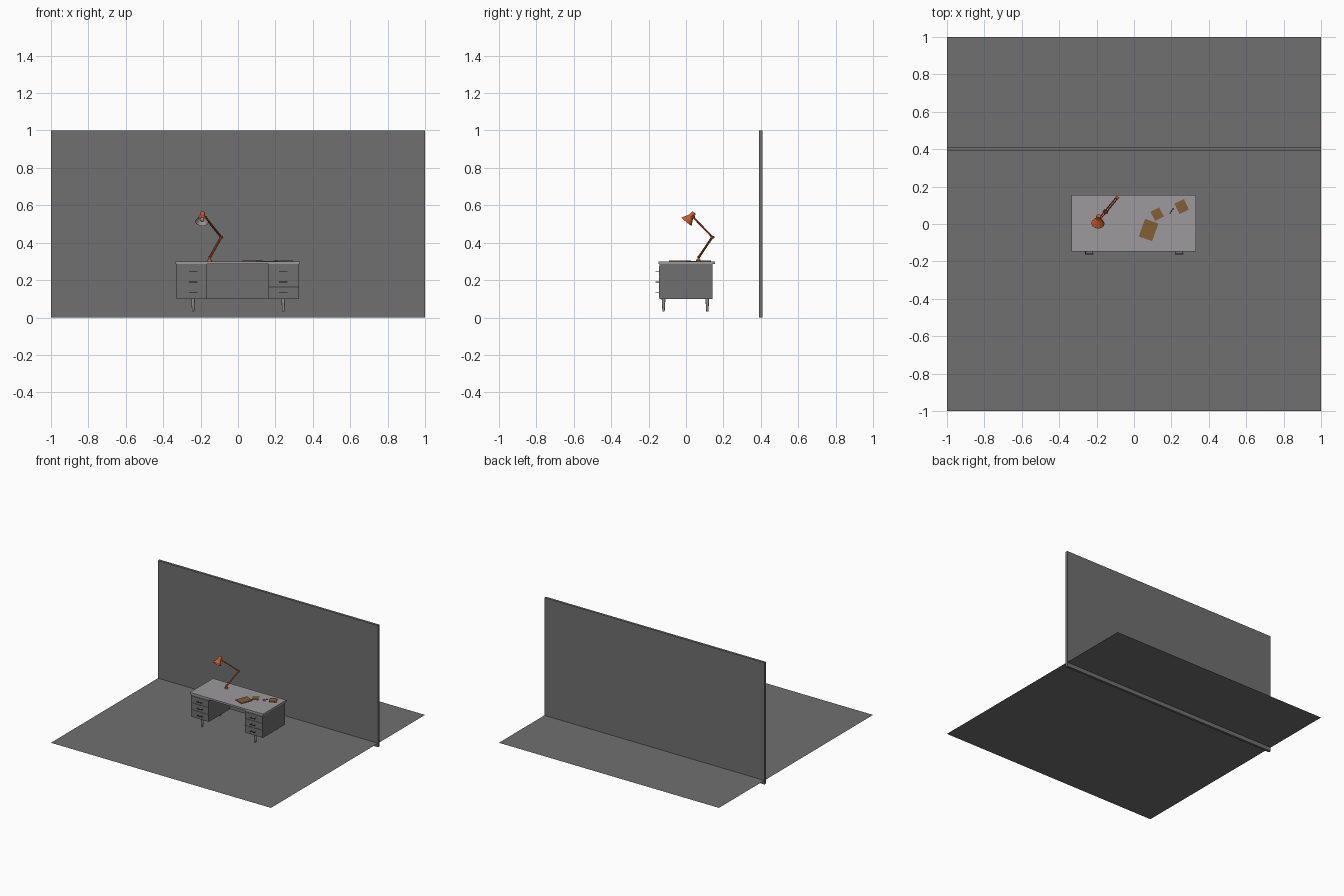
import bpy, math
from mathutils import Vector

cube = bpy.data.objects.get("Cube")
if cube:
    bpy.data.objects.remove(cube, do_unlink=True)


def material(name, rgb):
    m = bpy.data.materials.new(name)
    m.use_nodes = True
    col = (*rgb, 1)
    m.diffuse_color = col
    m.node_tree.nodes["Principled BSDF"].inputs["Base Color"].default_value = col
    return m


GREY = material("mid grey", (0.16, 0.16, 0.16))
LIGHT = material("pale grey", (0.34, 0.32, 0.34))
DARK = material("dark grey", (0.05, 0.05, 0.05))
METAL = material("metal grey", (0.3, 0.29, 0.27))
BROWN = material("card brown", (0.23, 0.11, 0.035))
ORANGE = material("lamp orange", (0.6, 0.11, 0.025))


def box(name, x, y, z, mat, turn=0):
    """Box from (min, max) ranges, turned about its own vertical axis."""
    ranges = (x, y, z)
    bpy.ops.mesh.primitive_cube_add(size=1, location=[(a + b) / 2 for a, b in ranges])
    o = bpy.context.object
    o.name = name
    o.scale = [b - a for a, b in ranges]
    o.rotation_euler.z = math.radians(turn)
    o.data.materials.append(mat)
    return o


def rod(name, a, b, r1, r2, mat, sides=12, fill="NGON"):
    """Tapered cylinder from point a (radius r1) to point b (radius r2)."""
    a, b = Vector(a), Vector(b)
    bpy.ops.mesh.primitive_cone_add(vertices=sides, radius1=r1, radius2=r2,
                                    depth=(b - a).length, end_fill_type=fill,
                                    location=(a + b) / 2)
    o = bpy.context.object
    o.name = name
    o.rotation_mode = "QUATERNION"
    o.rotation_quaternion = (b - a).to_track_quat("Z", "Y")
    o.data.materials.append(mat)
    bpy.ops.object.shade_smooth_by_angle(angle=math.radians(40))
    return o


# Room
FLOOR = 0.033
bpy.ops.mesh.primitive_plane_add(size=2, location=(0, 0, FLOOR))
bpy.context.object.name = "floor"
bpy.context.object.data.materials.append(GREY)
box("wall", (-1, 1), (0.39, 0.41), (0, 1), GREY)

# Desk carcass
FRONT, BACK, LOW, HIGH = -0.141, 0.143, 0.1, 0.285
box("desk_top", (-0.335, 0.331), (-0.147, 0.155), (HIGH, 0.299), LIGHT)
box("modesty_panel", (-0.17, 0.17), (0.133, BACK), (LOW, HIGH), GREY)

for side, x0, x1 in (("right", -0.328, -0.166), ("left", 0.162, 0.326)):
    box(side + "_pedestal", (x0, x1), (FRONT, BACK), (LOW, HIGH), GREY)
    mid = -0.24 if side == "right" else 0.242
    # Drawers with bar handles on two posts
    for i, z in enumerate((0.133, 0.19, 0.245)):
        box(f"{side}_drawer_{i}", (x0 + 0.001, x1 - 0.001), (FRONT - 0.003, FRONT),
            (z - 0.026, z + 0.027), GREY)
        box(f"{side}_handle_{i}", (mid - 0.023, mid + 0.023), (-0.162, -0.158),
            (z - 0.002, z + 0.002), DARK)
        for s in (-1, 1):
            rod(f"{side}_handle_post_{i}", (mid + s * 0.019, FRONT, z),
                (mid + s * 0.019, -0.16, z), 0.0018, 0.0018, DARK, 8)
    # Tapered legs
    for place, y in (("front", -0.12), ("back", 0.114)):
        rod(f"{side}_{place}_leg", (mid, y, FLOOR), (mid, y, LOW), 0.006, 0.01, METAL)
box("drawer_gap", (0.162, 0.326), (FRONT - 0.0035, FRONT), (0.161, 0.165), DARK)

# Things lying on the desk
TOP = 0.299
box("notebook", (0.04, 0.116), (-0.082, 0.018), (TOP, TOP + 0.006), BROWN, -20)
box("small_card", (0.098, 0.15), (0.025, 0.08), (TOP, TOP + 0.004), BROWN, 28)
box("paper_sheet", (0.14, 0.2), (0.035, 0.095), (TOP, TOP + 0.002), LIGHT, 28)
box("far_card", (0.227, 0.283), (0.062, 0.124), (TOP, TOP + 0.005), BROWN, 25)
rod("pen", (0.19, 0.055, TOP + 0.003), (0.212, 0.085, TOP + 0.003), 0.002, 0.002, DARK, 8)

# Lamp stand: both arms are pairs of thin rods in one slanting plane
foot = Vector((-0.152, 0.066, TOP))
knee = Vector((-0.09, 0.141, 0.43))
neck = Vector((-0.176, 0.038, 0.537))
across = Vector((0.103, -0.086, 0)).normalized()
rod("lamp_base", foot, foot + Vector((0, 0, 0.012)), 0.013, 0.011, ORANGE, 20)
rod("lamp_post", foot, foot + Vector((0, 0, 0.03)), 0.006, 0.005, ORANGE)
for s in (-1, 1):
    off = across * 0.005 * s
    rod("lower_arm", foot + off + Vector((0, 0, 0.02)), knee + off, 0.0035, 0.0035, ORANGE, 8)
    rod("upper_arm", knee + off, neck + off, 0.003, 0.003, ORANGE, 8)
for name, p in (("knee_joint", knee), ("neck_joint", neck)):
    rod(name, p - across * 0.009, p + across * 0.009, 0.007, 0.007, ORANGE)

# Lamp head: cap, flared shade with a pale lining, and a bulb
rim = Vector((-0.193, 0.003, 0.512))
crown = Vector((-0.19, 0.033, 0.548))
axis = (crown - rim).normalized()
rod("lamp_cap", crown - axis * 0.012, crown + axis * 0.016, 0.014, 0.012, ORANGE, 20)
rod("lamp_shade", rim, crown - axis * 0.008, 0.035, 0.014, ORANGE, 24, "NOTHING")
rod("shade_lining", rim, crown - axis * 0.01, 0.0335, 0.012, LIGHT, 24, "NOTHING")
bpy.ops.mesh.primitive_uv_sphere_add(segments=16, ring_count=8, radius=0.011,
                                     location=rim + axis * 0.015)
bulb = bpy.context.object
bulb.name = "bulb"
bulb.data.materials.append(LIGHT)
bpy.ops.object.shade_smooth()
rod("head_bracket", neck, crown, 0.005, 0.005, ORANGE, 8)
